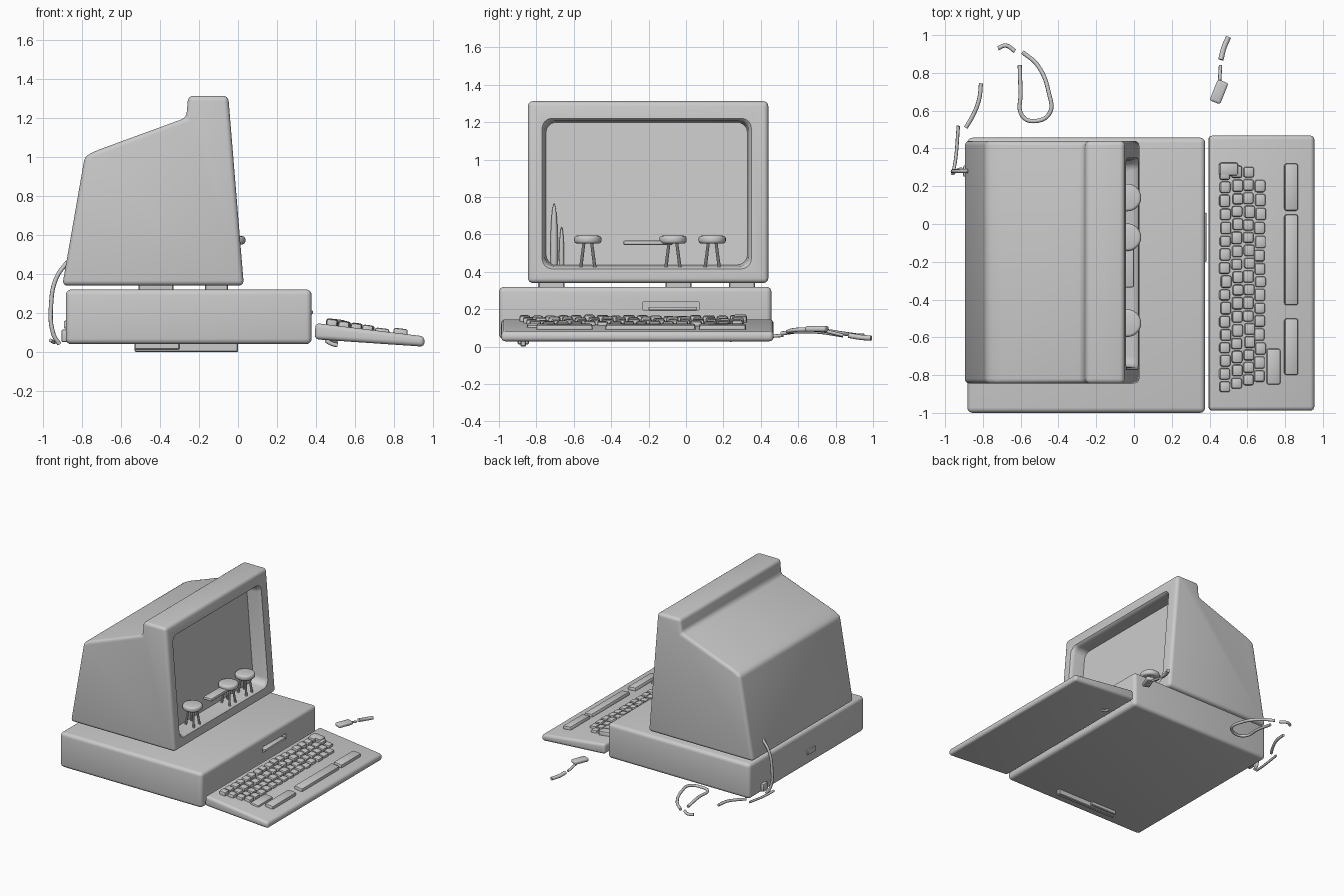
import bpy, bmesh, math, random
from mathutils import Vector, Matrix

if "Cube" in bpy.data.objects:
    bpy.data.objects.remove(bpy.data.objects["Cube"])

random.seed(4)


def finish(bm, name, angle=35):
    bmesh.ops.recalc_face_normals(bm, faces=bm.faces)
    me = bpy.data.meshes.new(name)
    bm.to_mesh(me)
    bm.free()
    ob = bpy.data.objects.new(name, me)
    bpy.context.collection.objects.link(ob)
    smooth(ob, angle)
    return ob


def smooth(ob, angle=35):
    bpy.ops.object.select_all(action='DESELECT')
    ob.select_set(True)
    bpy.context.view_layer.objects.active = ob
    bpy.ops.object.shade_smooth_by_angle(angle=math.radians(angle))


def add_box(bm, lo, hi, bevel=0.0, seg=3, tilt=0.0):
    """Rounded box between two corners, optionally tilted about y."""
    lo, hi = Vector(lo), Vector(hi)
    part = bmesh.new()
    bmesh.ops.create_cube(part, size=1, matrix=Matrix.Diagonal((*(hi - lo), 1)))
    if bevel:
        bmesh.ops.bevel(part, geom=part.edges[:], offset=bevel, segments=seg,
                        profile=0.5, affect='EDGES')
    part.transform(Matrix.Translation((lo + hi) / 2) @ Matrix.Rotation(tilt, 4, 'Y'))
    tmp = bpy.data.meshes.new("tmp")
    part.to_mesh(tmp)
    part.free()
    bm.from_mesh(tmp)
    bpy.data.meshes.remove(tmp)


def box(name, lo, hi, bevel=0.0, seg=3, tilt=0.0):
    bm = bmesh.new()
    add_box(bm, lo, hi, bevel, seg, tilt)
    return finish(bm, name)


def prism(name, profile, y0, y1, bevel, seg=4):
    """Extrude an xz profile along y and round all its edges."""
    bm = bmesh.new()
    face = bm.faces.new([bm.verts.new((x, y0, z)) for x, z in profile])
    ext = bmesh.ops.extrude_face_region(bm, geom=[face])
    verts = [g for g in ext['geom'] if isinstance(g, bmesh.types.BMVert)]
    bmesh.ops.translate(bm, verts=verts, vec=(0, y1 - y0, 0))
    bmesh.ops.recalc_face_normals(bm, faces=bm.faces)
    bmesh.ops.bevel(bm, geom=bm.edges[:], offset=bevel, segments=seg,
                    profile=0.5, affect='EDGES')
    return finish(bm, name)


def cut(target, cutter):
    mod = target.modifiers.new("cut", 'BOOLEAN')
    mod.operation, mod.solver, mod.object = 'DIFFERENCE', 'EXACT', cutter
    bpy.context.view_layer.objects.active = target
    bpy.ops.object.modifier_apply(modifier=mod.name)
    bpy.data.objects.remove(cutter)
    smooth(target)


def cable(name, pts, radius=0.011):
    cu = bpy.data.curves.new(name, 'CURVE')
    cu.dimensions, cu.bevel_depth = '3D', radius
    cu.bevel_resolution, cu.resolution_u, cu.use_fill_caps = 2, 6, True
    sp = cu.splines.new('BEZIER')
    sp.bezier_points.add(len(pts) - 1)
    for p, co in zip(sp.bezier_points, pts):
        p.co = co
        p.handle_left_type = p.handle_right_type = 'AUTO'
    ob = bpy.data.objects.new(name, cu)
    bpy.context.collection.objects.link(ob)


def front_x(z):
    """x of the leaning front of the monitor at height z."""
    return 0.03 - 0.0825 * (z - 0.34)


# Monitor housing
monitor = prism("monitor_housing",
                [(-0.9, 0.34), (-0.785, 1.0), (-0.73, 1.03), (-0.265, 1.2),
                 (-0.255, 1.312), (-0.05, 1.312), (0.03, 0.34)], -0.845, 0.44, 0.026)

# Screen recess: lofted rounded rectangles with a flared mouth
bm = bmesh.new()
rings = []
for depth, grow in [(0.03, 0.03), (0.003, 0.012), (-0.012, 0.0), (-0.03, -0.004), (-0.115, -0.012)]:
    ring = []
    hy, hz, r = 0.55 + grow, 0.393 + grow, 0.055
    for k in range(4):
        for j in range(7):
            a = math.radians(90 * k + 15 * j)
            cy = (hy - r) * (1 if k in (0, 3) else -1)
            cz = (hz - r) * (1 if k < 2 else -1)
            y, z = -0.21 + cy + r * math.cos(a), 0.818 + cz + r * math.sin(a)
            ring.append(bm.verts.new((front_x(z) + depth, y, z)))
    rings.append(ring)
for a, b in zip(rings, rings[1:]):
    for i in range(len(a)):
        j = (i + 1) % len(a)
        bm.faces.new((a[i], a[j], b[j], b[i]))
bm.faces.new(rings[0])
bm.faces.new(rings[-1])
cut(monitor, finish(bm, "recess_cutter"))

# Monitor feet
bm = bmesh.new()
for x, w in ((-0.42, 0.09), (-0.11, 0.06)):
    for y in (-0.72, -0.04, 0.3):
        add_box(bm, (x - w, y - 0.07, 0.31), (x + w, y + 0.07, 0.35), 0.006, 1)
finish(bm, "monitor_feet")

# Base case with a disk slot
base = box("base_case", (-0.882, -1.0, 0.04), (0.377, 0.457, 0.32), 0.028, 4)
cut(base, box("slot_cutter", (0.34, -0.23, 0.195), (0.45, 0.07, 0.238)))
box("slot_lip", (0.335, -0.2, 0.193), (0.384, 0.06, 0.213), 0.006, 2)
box("rear_socket", (-0.892, -0.37, 0.12), (-0.87, -0.27, 0.16), 0.006, 2)
box("rear_plug", (-0.905, 0.25, 0.05), (-0.87, 0.31, 0.115), 0.01, 2)
box("bottom_rail", (-0.53, -0.885, 0.0), (0.0, -0.855, 0.05), 0.005, 1)
box("bottom_rail_block", (-0.53, -0.9, 0.012), (-0.3, -0.84, 0.05), 0.005, 1)

# Keyboard body
prism("keyboard_case", [(0.393, 0.065), (0.397, 0.148), (0.955, 0.08), (0.955, 0.027)],
      -0.988, 0.468, 0.022)


def deck(x):
    return 0.143 - 0.12 * (x - 0.41)


# Keys: four staggered rows, then the long bars
tilt = math.radians(6.8)
bm = bmesh.new()


def key(x0, x1, y0, y1, h):
    z = deck((x0 + x1) / 2)
    add_box(bm, (x0, y0, z - 0.02), (x1, y1, z + h), 0.012, 2, tilt)


for row, x in enumerate((0.482, 0.546, 0.607, 0.667)):
    y = -0.89 + 0.018 * row
    while y < 0.27 - 0.01 * row:
        step = random.choice((0.066, 0.07, 0.074))
        dx = random.uniform(-0.005, 0.005)
        key(x - 0.028 + dx, x + 0.028 + dx, y, y + step - 0.009,
            0.032 - 0.003 * row + random.uniform(-0.004, 0.003))
        y += step
key(0.45, 0.55, 0.255, 0.325, 0.036)
key(0.70, 0.775, -0.85, -0.66, 0.018)
for y0, y1 in ((0.07, 0.32), (-0.43, 0.05), (-0.8, -0.5)):
    key(0.795, 0.868, y0, y1, 0.028)
finish(bm, "keys")


def stool(name, y):
    """Round seat on four splayed legs."""
    cx = -0.035
    bm = bmesh.new()
    bmesh.ops.create_cone(bm, cap_ends=True, segments=28, radius1=0.073, radius2=0.073,
                          depth=0.042, matrix=Matrix.Translation((cx, y, 0.572)))
    rims = [e for e in bm.edges if any(len(f.verts) > 4 for f in e.link_faces)]
    bmesh.ops.bevel(bm, geom=rims, offset=0.015, segments=3, profile=0.5, affect='EDGES')
    for sx in (-1, 1):
        for sy in (-1, 1):
            top = Vector((cx + sx * 0.02, y + sy * 0.02, 0.56))
            foot = Vector((cx + sx * 0.036, y + sy * 0.038, 0.42))
            d = foot - top
            m = Matrix.Translation((top + foot) / 2) @ d.to_track_quat('Z', 'Y').to_matrix().to_4x4()
            bmesh.ops.create_cone(bm, cap_ends=True, segments=10, radius1=0.008,
                                  radius2=0.009, depth=d.length, matrix=m)
    finish(bm, name)


# Stools and slim shapes standing in the screen recess
for n, y in enumerate((-0.525, -0.07, 0.14)):
    stool(f"stool_{n + 1}", y)
box("stool_side_shelf", (-0.075, -0.335, 0.543), (0.0, -0.07, 0.567), 0.008, 2)
for name, y, h, r in (("tall_spike", -0.705, 0.34, 0.02), ("short_spike", -0.665, 0.215, 0.013)):
    bm = bmesh.new()
    bmesh.ops.create_uvsphere(bm, u_segments=16, v_segments=12, radius=1)
    for v in bm.verts:
        v.co.z = max(v.co.z, -0.4)
    bm.transform(Matrix.Translation((-0.09, y, 0.425 + 0.4 * h / 1.4))
                 @ Matrix.Diagonal((r, r, h / 1.4, 1)))
    finish(bm, name)

# Loose cables behind the machine
cable("monitor_cable", [(-0.875, 0.28, 0.46), (-0.93, 0.28, 0.38), (-0.957, 0.28, 0.25),
                        (-0.945, 0.28, 0.09), (-0.915, 0.29, 0.04)])
cable("floor_cable_a", [(-0.96, 0.26, 0.06), (-0.945, 0.34, 0.05), (-0.93, 0.52, 0.06)], 0.009)
cable("floor_cable_b", [(-0.89, 0.51, 0.07), (-0.85, 0.58, 0.08), (-0.82, 0.66, 0.09),
                        (-0.81, 0.745, 0.09)])
cable("floor_cable_c", [(-0.72, 0.93, 0.06), (-0.68, 0.945, 0.06), (-0.63, 0.915, 0.06)])
cable("cable_loop", [(-0.59, 0.91, 0.06), (-0.51, 0.84, 0.07), (-0.45, 0.69, 0.09),
                     (-0.445, 0.59, 0.09), (-0.52, 0.545, 0.08), (-0.59, 0.57, 0.08),
                     (-0.6, 0.7, 0.08), (-0.605, 0.84, 0.06)])
cable("keyboard_cable_a", [(0.5, 0.99, 0.045), (0.475, 0.93, 0.05), (0.46, 0.87, 0.06)], 0.014)
cable("keyboard_cable_b", [(0.458, 0.84, 0.06), (0.452, 0.74, 0.085)], 0.009)
plug = box("cable_plug", (-0.03, -0.06, -0.015), (0.03, 0.06, 0.015), 0.012, 3)
plug.location, plug.rotation_euler = (0.45, 0.7, 0.095), (0, 0, math.radians(-22))
cable("keyboard_foot", [(0.45, 0.24, 0.06), (0.48, 0.24, 0.042), (0.51, 0.24, 0.035)])
